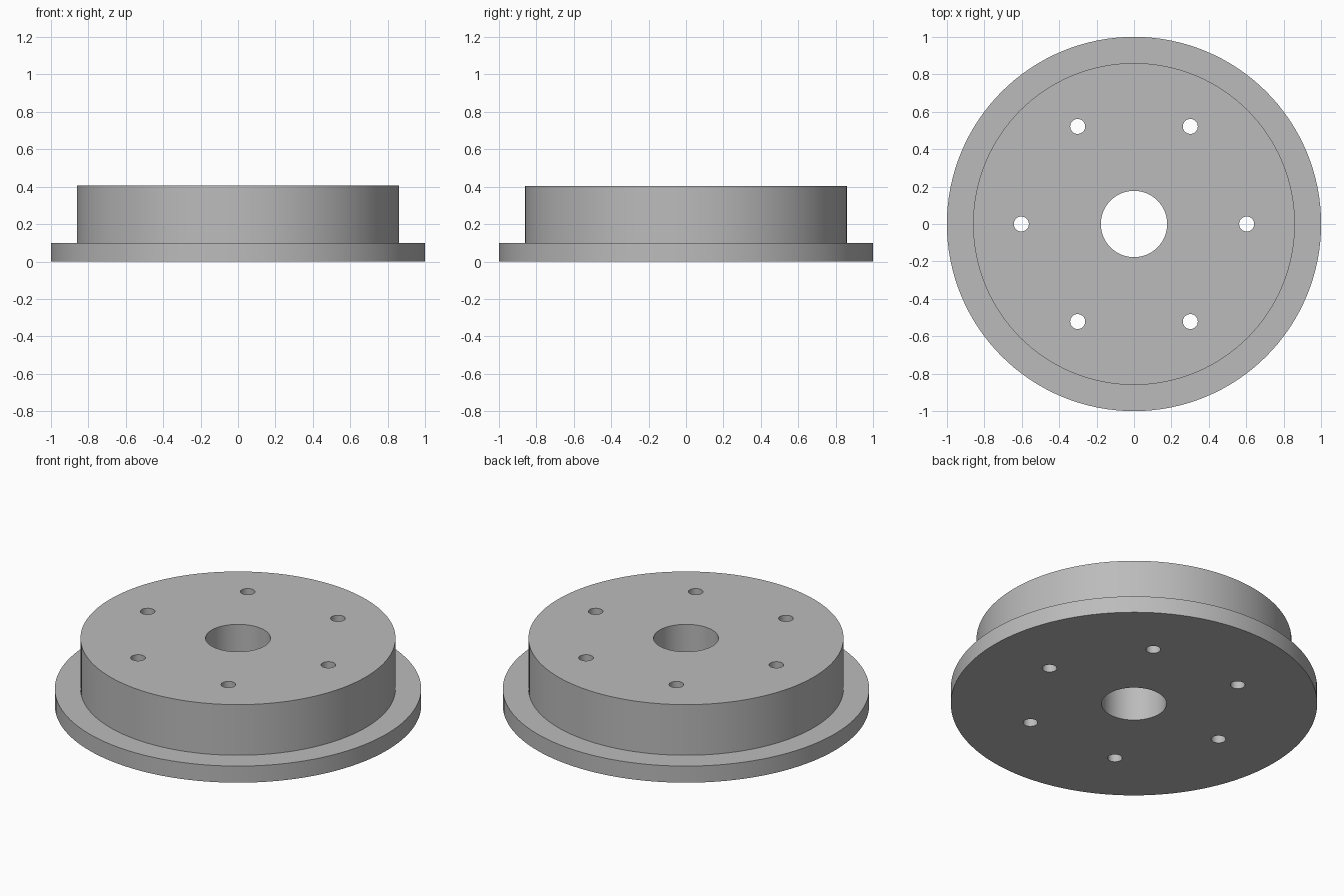
import bpy
import bmesh
from math import cos, sin, tau
from mathutils import Matrix

SEGMENTS = 128
FLANGE_R, HUB_R, BORE_R = 1.0, 0.86, 0.177
FLANGE_H, TOTAL_H = 0.1, 0.405
BOLT_COUNT, BOLT_CIRCLE, BOLT_R = 6, 0.602, 0.04

if "Cube" in bpy.data.objects:
    bpy.data.objects.remove(bpy.data.objects["Cube"], do_unlink=True)

# Plain grey metal
grey = bpy.data.materials.new("grey_metal")
grey.use_nodes = True
colour = (0.5, 0.5, 0.5, 1)
grey.diffuse_color = colour
grey.node_tree.nodes["Principled BSDF"].inputs["Base Color"].default_value = colour


def make_object(name, bm):
    bmesh.ops.recalc_face_normals(bm, faces=bm.faces)
    mesh = bpy.data.meshes.new(name)
    bm.to_mesh(mesh)
    bm.free()
    mesh.materials.append(grey)
    obj = bpy.data.objects.new(name, mesh)
    bpy.context.collection.objects.link(obj)
    return obj


# Stepped hub with flange and central bore, turned from one profile
profile = [(BORE_R, 0), (FLANGE_R, 0), (FLANGE_R, FLANGE_H),
           (HUB_R, FLANGE_H), (HUB_R, TOTAL_H), (BORE_R, TOTAL_H)]
bm = bmesh.new()
verts = [bm.verts.new((r, 0, z)) for r, z in profile]
edges = [bm.edges.new((verts[i - 1], v)) for i, v in enumerate(verts)]
bmesh.ops.spin(bm, geom=verts + edges, cent=(0, 0, 0), axis=(0, 0, 1),
               angle=tau, steps=SEGMENTS, use_merge=True)
bmesh.ops.remove_doubles(bm, verts=bm.verts, dist=0.0001)
hub = make_object("flanged_hub", bm)

# Ring of bolt-hole cutters
bm = bmesh.new()
for i in range(BOLT_COUNT):
    a = tau * i / BOLT_COUNT
    place = Matrix.Translation((BOLT_CIRCLE * cos(a), BOLT_CIRCLE * sin(a), TOTAL_H / 2))
    bmesh.ops.create_cone(bm, cap_ends=True, segments=32, radius1=BOLT_R,
                          radius2=BOLT_R, depth=TOTAL_H * 2, matrix=place)
cutter = make_object("bolt_hole_cutter", bm)
cutter.hide_render = True

# Drill the holes, then discard the cutter
drill = hub.modifiers.new("bolt_holes", 'BOOLEAN')
drill.operation = 'DIFFERENCE'
drill.solver = 'EXACT'
drill.object = cutter
bpy.ops.object.select_all(action='DESELECT')
bpy.context.view_layer.objects.active = hub
hub.select_set(True)
bpy.ops.object.modifier_apply(modifier=drill.name)
bpy.data.objects.remove(cutter, do_unlink=True)

# Smooth walls, crisp rims
bpy.ops.object.shade_smooth_by_angle(angle=tau / 12)
